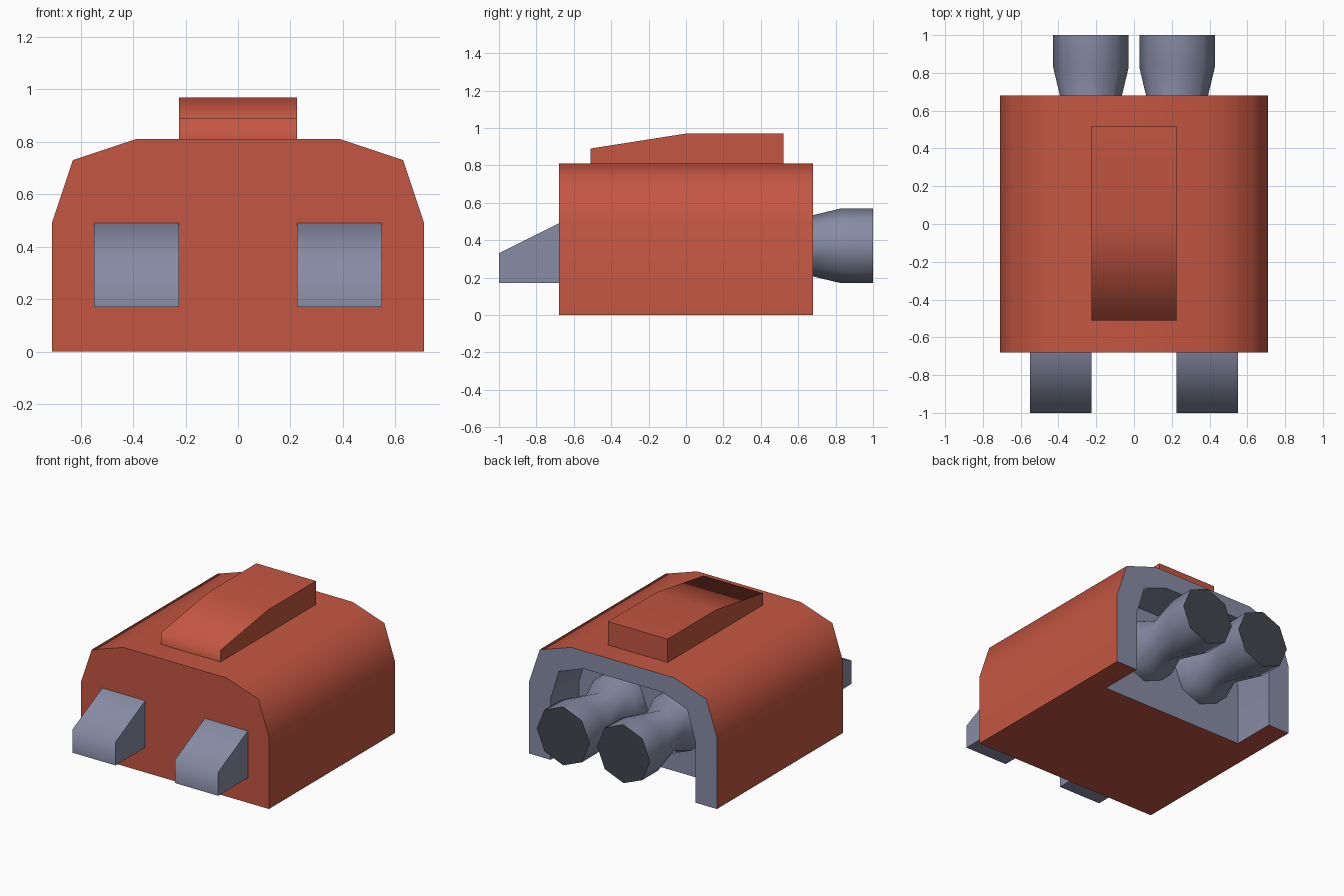
import bpy, bmesh, math
from mathutils import Vector

if "Cube" in bpy.data.objects:
    bpy.data.objects.remove(bpy.data.objects["Cube"], do_unlink=True)


def material(name, rgb):
    m = bpy.data.materials.new(name)
    m.use_nodes = True
    m.diffuse_color = (*rgb, 1)
    m.node_tree.nodes["Principled BSDF"].inputs["Base Color"].default_value = (*rgb, 1)
    return m


red = material("brick red", (0.55, 0.093, 0.054))
grey = material("blue grey", (0.243, 0.262, 0.376))
dark = material("dark grey", (0.058, 0.058, 0.076))


def finish(name, bm, mats):
    """Turn a bmesh into an object, smooth except at square edges."""
    bmesh.ops.recalc_face_normals(bm, faces=bm.faces)
    mesh = bpy.data.meshes.new(name)
    bm.to_mesh(mesh)
    bm.free()
    for m in mats:
        mesh.materials.append(m)
    obj = bpy.data.objects.new(name, mesh)
    bpy.context.collection.objects.link(obj)
    bpy.ops.object.select_all(action='DESELECT')
    obj.select_set(True)
    bpy.context.view_layer.objects.active = obj
    bpy.ops.object.shade_smooth_by_angle(angle=math.radians(85))
    return obj


def side_prism(name, profile, x0, x1, mat):
    """Extrude a (y, z) outline from x0 to x1."""
    bm = bmesh.new()
    face = bm.faces.new([bm.verts.new((x0, y, z)) for y, z in profile])
    ext = bmesh.ops.extrude_face_region(bm, geom=[face])["geom"]
    bmesh.ops.translate(bm, vec=(x1 - x0, 0, 0),
                        verts=[v for v in ext if isinstance(v, bmesh.types.BMVert)])
    return finish(name, bm, [mat])


# Body shell: arched section with an open recess at the back
half = [(0.71, 0), (0.71, 0.49), (0.63, 0.73), (0.39, 0.81)]
outer = half + [(-x, z) for x, z in reversed(half)]
inner = [(x * 0.77, z * 0.85) for x, z in outer]
FRONT, BACK, RECESS = -0.68, 0.68, 0.375

bm = bmesh.new()
rings = [[bm.verts.new((x, y, z)) for x, z in section]
         for section, y in ((outer, FRONT), (outer, BACK), (inner, BACK), (inner, RECESS))]
front, rim_out, rim_in, deep = rings
bm.faces.new(front)
bm.faces.new(deep).material_index = 1
for k, (a, b) in enumerate(zip(rings, rings[1:])):
    for i in range(len(outer) - 1):
        f = bm.faces.new((a[i], a[i + 1], b[i + 1], b[i]))
        f.material_index = 1 if k else 0
# Underside, notched where the recess opens downwards
bm.faces.new([r[0] for r in rings] + [r[-1] for r in reversed(rings)])
finish("body_shell", bm, [red, grey])

# Raised hatch on the roof
side_prism("roof_hatch", [(-0.51, 0.79), (-0.51, 0.89), (0, 0.97), (0.52, 0.97), (0.52, 0.79)],
           -0.225, 0.225, red)

# Wedge blocks on the front
wedge = [(-1, 0.17), (-1, 0.33), (-0.68, 0.49), (-0.66, 0.49), (-0.66, 0.17)]
for side, s in (("left", 1), ("right", -1)):
    side_prism(f"front_block_{side}", wedge, s * 0.225, s * 0.55, grey)

# Eight-sided waisted thrusters in the recess
SIDES = 8
stations = [(0.36, 0.2), (0.47, 0.2), (0.6, 0.145), (0.83, 0.2), (1.0, 0.2)]
for side, s in (("left", 1), ("right", -1)):
    bm = bmesh.new()
    centre = Vector((s * 0.228, 0, 0.37))
    loops = []
    for y, r in stations:
        angles = [math.tau * i / SIDES for i in range(SIDES)]
        loops.append([bm.verts.new(centre + Vector((r * math.cos(a), y, r * math.sin(a))))
                      for a in angles])
    for a, b in zip(loops, loops[1:]):
        for i in range(SIDES):
            j = (i + 1) % SIDES
            bm.faces.new((a[i], a[j], b[j], b[i]))
    bm.faces.new(loops[0])
    bm.faces.new(loops[-1]).material_index = 1
    finish(f"thruster_{side}", bm, [grey, dark])
